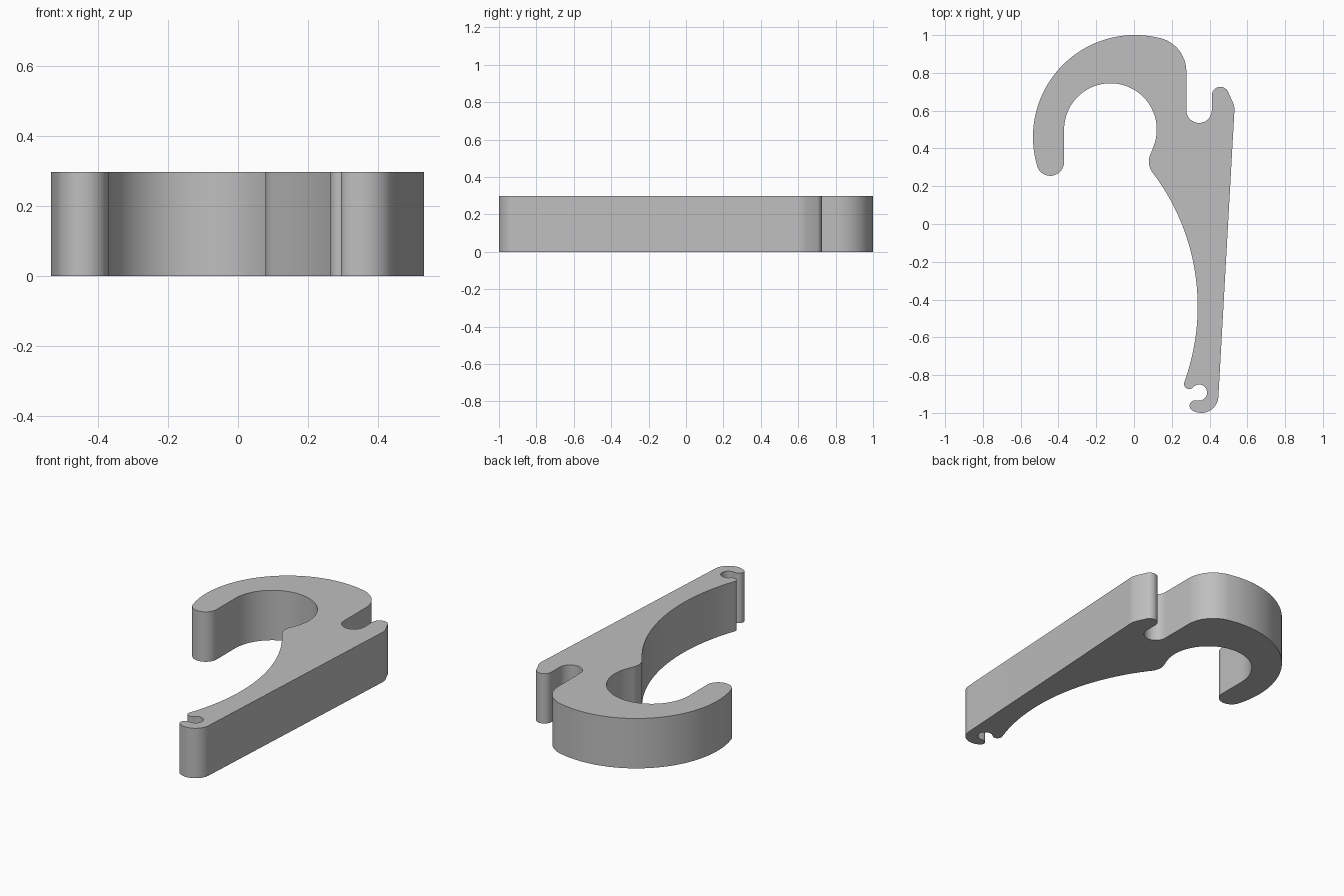
import bpy
import bmesh
import math
from mathutils import Vector

cube = bpy.data.objects.get("Cube")
if cube:
    bpy.data.objects.remove(cube, do_unlink=True)

HEIGHT = 0.298


def arc(a, b, c, steps=16):
    """Points on the circular arc that runs from a through b to c."""
    a, b, c = Vector(a), Vector(b), Vector(c)
    u, v = b - a, c - a
    d = 2 * (u.x * v.y - u.y * v.x)
    centre = a + Vector((v.y * u.length_squared - u.y * v.length_squared,
                         u.x * v.length_squared - v.x * u.length_squared)) / d
    angle = [math.atan2(p.y - centre.y, p.x - centre.x) for p in (a, b, c)]
    turn = 2 * math.pi
    sweep = (angle[2] - angle[0]) % turn
    if (angle[1] - angle[0]) % turn > sweep:
        sweep -= turn
    radius = (a - centre).length
    return [centre + radius * Vector((math.cos(t), math.sin(t)))
            for t in (angle[0] + sweep * i / steps for i in range(steps + 1))]


# Outline: arcs joined by straight edges, clockwise from the hook tip
arcs = [
    ((-0.37, 0.33), (-0.445, 0.255), (-0.515, 0.315), 20),    # hook tip
    ((-0.515, 0.315), (-0.377, 0.842), (0.125, 0.987), 48),   # hook outside
    ((0.125, 0.987), (0.225, 0.935), (0.277, 0.81), 16),      # hook shoulder
    ((0.277, 0.603), (0.345, 0.535), (0.412, 0.603), 20),     # slot floor
    ((0.412, 0.68), (0.457, 0.726), (0.497, 0.703), 16),      # slot finger
    ((0.525, 0.64), (0.531, 0.617), (0.531, 0.59), 6),        # finger corner
    ((0.447, -0.91), (0.355, -1.0), (0.305, -0.984), 20),     # foot
    ((0.305, -0.984), (0.295, -0.955), (0.32, -0.934), 12),   # lower lip
    ((0.335, -0.934), (0.387, -0.893), (0.312, -0.865), 24),  # cord hole
    ((0.312, -0.865), (0.275, -0.868), (0.267, -0.835), 12),  # upper lip
    ((0.267, -0.835), (0.337, -0.42), (0.095, 0.277), 40),    # arm inside
    ((0.095, 0.277), (0.079, 0.33), (0.091, 0.378), 12),      # nub
    ((0.107, 0.42), (-0.125, 0.745), (-0.37, 0.5), 44),       # hook inside
]
outline = []
for a, b, c, steps in arcs:
    for p in arc(a, b, c, steps):
        if not outline or (p - outline[-1]).length > 0.001:
            outline.append(p)
if (outline[0] - outline[-1]).length < 0.001:
    outline.pop()

# Extrude the outline into a solid
bm = bmesh.new()
base = bm.faces.new([bm.verts.new((p.x, p.y, 0)) for p in outline])
top = bmesh.ops.extrude_face_region(bm, geom=[base], use_keep_orig=True)
bmesh.ops.translate(bm, vec=(0, 0, HEIGHT),
                    verts=[g for g in top["geom"] if isinstance(g, bmesh.types.BMVert)])
bmesh.ops.recalc_face_normals(bm, faces=bm.faces)
mesh = bpy.data.meshes.new("hook_body")
bm.to_mesh(mesh)
bm.free()
hook = bpy.data.objects.new("hook_body", mesh)
bpy.context.collection.objects.link(hook)

# Plain grey material
grey = bpy.data.materials.new("plain_grey")
grey.use_nodes = True
colour = (0.52, 0.52, 0.52, 1)
grey.diffuse_color = colour
grey.node_tree.nodes["Principled BSDF"].inputs["Base Color"].default_value = colour
mesh.materials.append(grey)

# Smooth curved walls, crisp rims
bpy.ops.object.select_all(action="DESELECT")
hook.select_set(True)
bpy.context.view_layer.objects.active = hook
bpy.ops.object.shade_smooth_by_angle(angle=math.radians(30))
